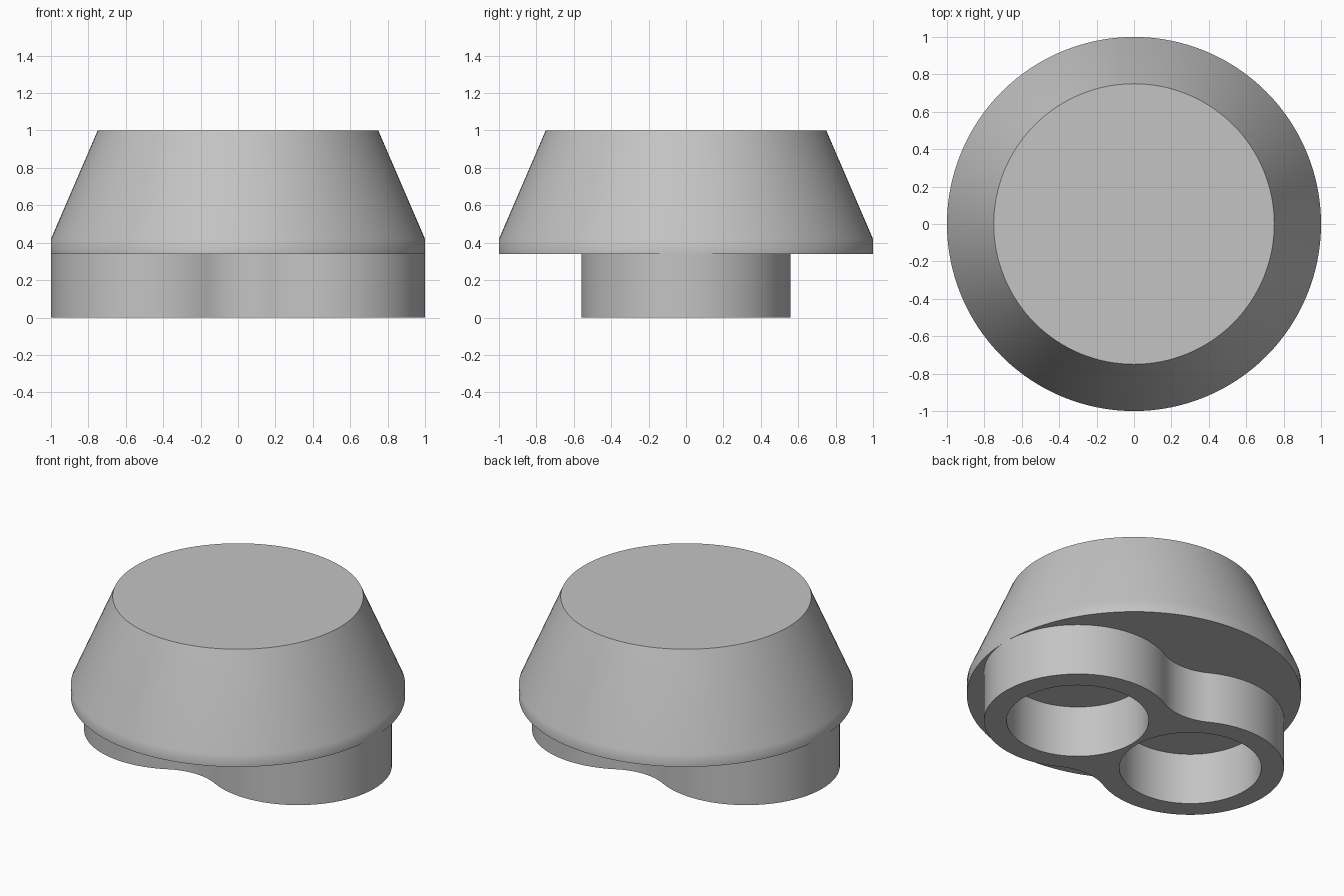
import bpy, bmesh
from math import sin, cos, pi, asin, sqrt, radians

cube = bpy.data.objects.get("Cube")
if cube:
    bpy.data.objects.remove(cube, do_unlink=True)

GREY = (0.55, 0.55, 0.55, 1)
grey = bpy.data.materials.new("plain grey")
grey.use_nodes = True
grey.diffuse_color = GREY
grey.node_tree.nodes["Principled BSDF"].inputs["Base Color"].default_value = GREY

SEAM = 0.34                    # height where the body sits on the base
LOBE_X, LOBE_R, HOLE_R = 0.44, 0.56, 0.425
FILLET_R = 0.36                # concave waist between the lobes


def select_only(obj):
    bpy.ops.object.select_all(action='DESELECT')
    obj.select_set(True)
    bpy.context.view_layer.objects.active = obj


def smooth(obj):
    select_only(obj)
    bpy.ops.object.shade_smooth_by_angle(angle=radians(30))


def arc(cx, cy, r, a0, a1, n):
    """Points along an arc, without its last point."""
    return [(cx + r * cos(a0 + (a1 - a0) * i / n),
             cy + r * sin(a0 + (a1 - a0) * i / n)) for i in range(n)]


# Tapered round body: short straight rim, then a cone
def build_body():
    n = 128
    bm = bmesh.new()
    rings = []
    for r, z in [(1, SEAM), (1, 0.42), (0.75, 1)]:
        rings.append([bm.verts.new((x, y, z)) for x, y in arc(0, 0, r, 0, 2 * pi, n)])
    for low, high in zip(rings, rings[1:]):
        for i in range(n):
            j = (i + 1) % n
            bm.faces.new((low[i], low[j], high[j], high[i]))
    bm.faces.new(rings[-1])
    bm.faces.new(rings[0][::-1])
    mesh = bpy.data.meshes.new("tapered_body")
    bm.to_mesh(mesh)
    bm.free()
    body = bpy.data.objects.new("tapered_body", mesh)
    bpy.context.collection.objects.link(body)
    mesh.materials.append(grey)
    smooth(body)
    weighted = body.modifiers.new("weighted normals", 'WEIGHTED_NORMAL')
    weighted.keep_sharp = True


# Two-lobed base with a pair of round sockets, open below
def build_base():
    reach = LOBE_R + FILLET_R
    t = asin(LOBE_X / reach)
    fy = sqrt(reach ** 2 - LOBE_X ** 2)
    up = pi / 2
    outline = arc(LOBE_X, 0, LOBE_R, -up - t, up + t, 80)
    outline += arc(0, fy, FILLET_R, -up + t, -up - t, 20)
    outline += arc(-LOBE_X, 0, LOBE_R, up - t, 3 * up + t, 80)
    outline += arc(0, -fy, FILLET_R, up + t, up - t, 20)
    loops = [outline] + [arc(s * LOBE_X, 0, HOLE_R, 0, 2 * pi, 80) for s in (-1, 1)]

    curve = bpy.data.curves.new("socket_base", 'CURVE')
    curve.dimensions = '2D'
    curve.fill_mode = 'BACK'
    curve.extrude = SEAM / 2
    for loop in loops:
        spline = curve.splines.new('POLY')
        spline.points.add(len(loop) - 1)
        for point, (x, y) in zip(spline.points, loop):
            point.co = (x, y, 0, 1)
        spline.use_cyclic_u = True
    base = bpy.data.objects.new("socket_base", curve)
    base.location.z = SEAM / 2
    bpy.context.collection.objects.link(base)
    select_only(base)
    bpy.ops.object.convert(target='MESH')
    base = bpy.context.object

    # Weld the cap to the walls and point the walls outwards
    bm = bmesh.new()
    bm.from_mesh(base.data)
    bmesh.ops.remove_doubles(bm, verts=bm.verts, dist=0.0001)
    bmesh.ops.recalc_face_normals(bm, faces=bm.faces)
    if any(f.normal.z > 0.9 for f in bm.faces):
        bmesh.ops.reverse_faces(bm, faces=bm.faces)
    bm.to_mesh(base.data)
    bm.free()
    base.data.materials.clear()
    base.data.materials.append(grey)
    smooth(base)


build_body()
build_base()
